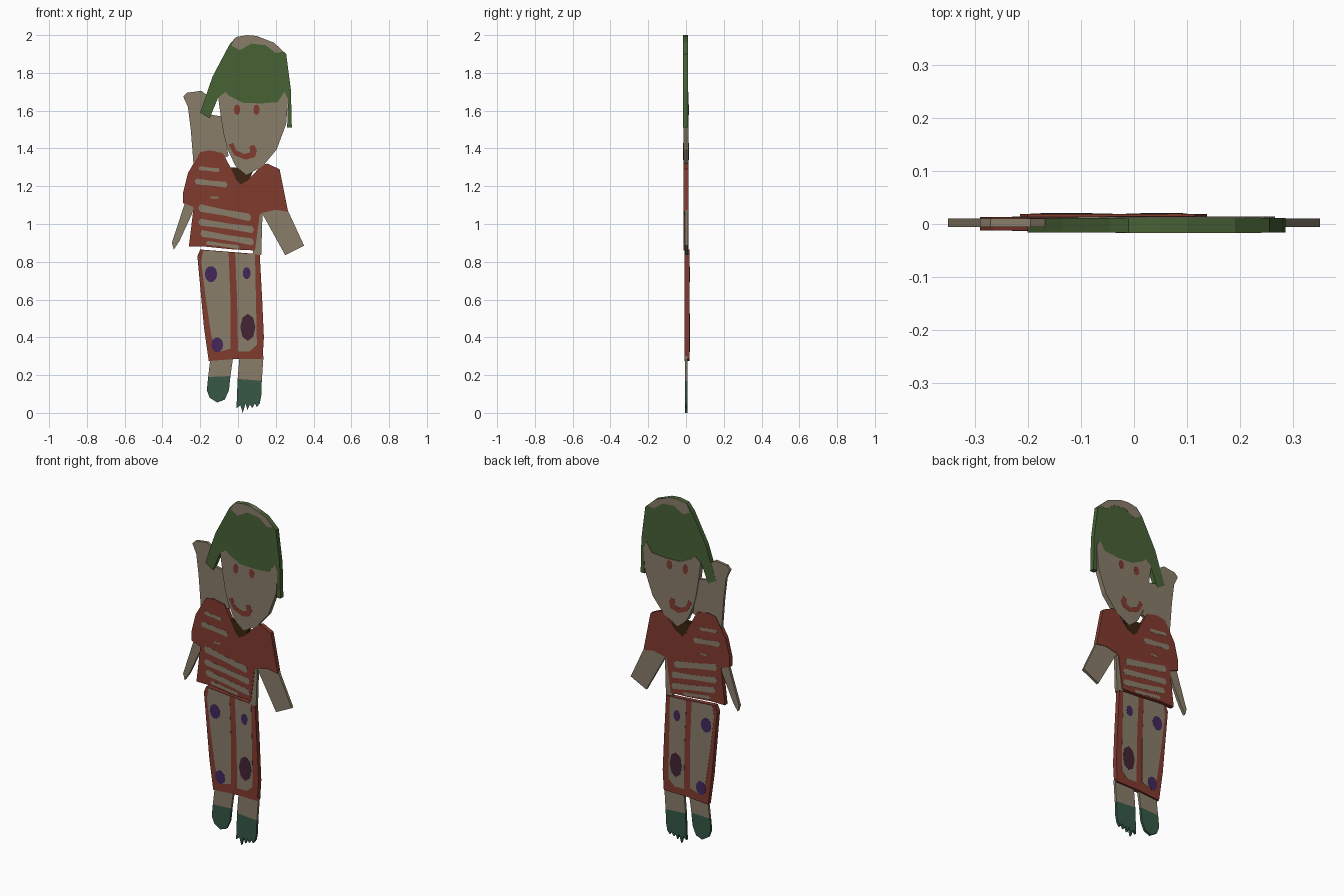
import bpy, bmesh, math


def material(name, rgb):
    m = bpy.data.materials.new(name)
    m.diffuse_color = (*rgb, 1)
    return m


TAN = material("card_tan", (0.25, 0.205, 0.142))
GREEN = material("leaf_green", (0.064, 0.122, 0.036))
RED = material("brick_red", (0.22, 0.043, 0.028))
PURPLE = material("purple", (0.054, 0.02, 0.105))
MAROON = material("maroon", (0.058, 0.018, 0.033))
TEAL = material("teal", (0.038, 0.097, 0.062))
BROWN = material("dark_brown", (0.043, 0.017, 0.005))


def cutout(name, outlines, mat, layers):
    """Extrude front outlines (hundredths of a unit, x/z) through each y layer."""
    bm = bmesh.new()
    for pts in outlines:
        for y0, y1 in layers:
            face = bm.faces.new([bm.verts.new((x / 100, y0, z / 100)) for x, z in pts])
            ext = bmesh.ops.extrude_face_region(bm, geom=[face], use_keep_orig=True)
            for v in ext["geom"]:
                if isinstance(v, bmesh.types.BMVert):
                    v.co.y = y1
    bmesh.ops.recalc_face_normals(bm, faces=bm.faces)
    me = bpy.data.meshes.new(name)
    bm.to_mesh(me)
    bm.free()
    me.materials.append(mat)
    ob = bpy.data.objects.new(name, me)
    bpy.context.collection.objects.link(ob)
    return ob


def painted(name, outlines, mat, base, t=0.0008):
    """Thin plates on the front and back of a base layer."""
    cutout(name, outlines, mat, [(base[0] - t, base[0] + t), (base[1] - t, base[1] + t)])


def spot(x, z, rx, rz, n=10):
    return [(x + rx * math.cos(2 * math.pi * i / n),
             z + rz * math.sin(2 * math.pi * i / n)) for i in range(n)]


def stripe(x0, z0, x1, z1, w):
    h = w / 2
    return [(x0 - 1, z0), (x0, z0 + h), ((x0 + x1) / 2, (z0 + z1) / 2 + h * 0.8), (x1, z1 + h),
            (x1 + 1, z1), (x1, z1 - h), ((x0 + x1) / 2, (z0 + z1) / 2 - h * 0.8), (x0, z0 - h)]


# Depth ranges of the card layers
HAIR, HEAD, SHIRT = (-0.016, 0.011), (-0.014, 0.0145), (-0.012, 0.013)
ARM, TROUSERS, LEG = (-0.006, 0.010), (-0.007, 0.019), (-0.006, 0.008)

# Head and hair share the fringe line
fringe = [(26.5, 166), (24.5, 170), (21, 164.5), (12, 163.8), (2.5, 164.2), (-5, 168),
          (-6.5, 170), (-10.5, 167)]
cutout("head", [fringe + [(-9, 156), (-7.5, 147), (-5.5, 139.5), (-1.5, 131), (4.5, 126),
                          (13, 130.5), (20.5, 139.5), (25.5, 153)]], TAN, [HEAD])
cutout("hair", [fringe + [(-15, 156), (-20, 159), (-13.5, 178), (-4.5, 195), (-1, 199),
                          (5, 200), (10, 199.5), (19, 196), (25.5, 190), (28, 171),
                          (28.5, 151), (26, 151)]], GREEN, [HAIR])
cutout("crown_patch", [[(-3.5, 194.5), (-1, 199), (5, 200), (10, 199.5), (19, 196), (24, 191.3),
                        (20, 190.5), (14.5, 194.7), (7, 195.5), (1, 192)]], TAN,
       [(HAIR[0] - 0.0008, HAIR[1] + 0.0008)])

# Face paint
painted("eyes", [spot(-0.5, 160.5, 1.7, 2.8, 8), spot(9.8, 160.5, 1.7, 2.8, 8)], RED, HEAD)
painted("mouth", [[(-5, 142), (-2.5, 143), (-1, 139), (3.5, 137), (6.5, 138), (6, 141),
                   (8.5, 142), (10, 139), (9, 135.5), (4, 134), (-2, 136.5)]], RED, HEAD)

# Arms
cutout("raised_arm", [[(-29, 167.5), (-27, 169.5), (-19.5, 170.5), (-16, 168), (-15, 158),
                       (-9, 157), (-5, 136), (-20, 130), (-23.5, 131), (-25, 150),
                       (-26.5, 162)]], TAN, [ARM])
cutout("left_forearm", [[(-27.5, 113), (-35, 90), (-34, 86.5), (-31, 91), (-24.5, 105),
                         (-22, 113)]], TAN, [ARM])
cutout("right_forearm", [[(12, 107), (25, 83.5), (35, 88.5), (26, 108), (20, 112)]], TAN, [ARM])

# Shirt, its stripes and collar
cutout("torso_edge", [[(8, 107), (13, 106.5), (12.3, 83.5), (8, 84)]], TAN, [(-0.009, 0.009)])
cutout("shirt", [[(-20, 138), (-15, 139), (-8, 137.5), (-3.5, 129), (1, 121.5), (6, 124),
                  (12.5, 131), (15.5, 132), (22, 129), (26.5, 106.5), (20, 107.5), (13, 106),
                  (11.5, 105), (9, 86), (-2, 86.5), (-17, 88), (-26, 88), (-23.5, 109),
                  (-29, 111), (-29, 117), (-26.5, 127)]], RED, [SHIRT])
painted("shirt_stripes", [stripe(-20, 129.5, -10.5, 128.5, 2.2), stripe(-22, 122.5, -6.5, 120.8, 3.2),
                          stripe(-14, 114, -11, 114, 1.2), stripe(-20, 108.5, 6, 103.5, 4),
                          stripe(-20, 101, 7.5, 97, 3.6), stripe(-19, 95, 7.5, 90.5, 3.6),
                          stripe(-16, 90, 0, 87.8, 2)], TAN, SHIRT)
cutout("collar", [[(-4, 130), (-1, 123.5), (1.5, 121), (6, 123.5), (8, 128), (4, 130)]], BROWN,
       [(-0.0128, 0.0138)])

# Trousers with pale panels and spots
cutout("trousers", [[(-21.5, 83), (-20, 86.5), (11.5, 84), (12.8, 60), (13.7, 40), (13, 28.5),
                     (-2, 28.5), (-15.5, 27.5), (-18, 45)]], RED, [TROUSERS])
painted("trouser_panels", [[(-19.5, 80), (-18.5, 86), (-5, 85), (-4, 60), (-4, 34), (-11, 32),
                            (-14, 40), (-17, 60)],
                           [(-1.5, 84.5), (9, 84), (9.5, 60), (10, 36), (6, 32.5), (0, 32.5),
                            (-0.5, 60)]], TAN, TROUSERS)
painted("purple_spots", [spot(-14.3, 73.5, 3.3, 4.3), spot(4.6, 74, 2.1, 3.2),
                         spot(-11, 36, 3.2, 4)], PURPLE, TROUSERS, 0.0014)
painted("dark_patch", [spot(5.2, 45.3, 4, 7.2, 8)], MAROON, TROUSERS, 0.0014)

# Legs and shoes
cutout("legs", [[(-14.5, 30), (-2.5, 30), (-4, 19.5), (-15.8, 19)],
                [(0.8, 30), (13.5, 30), (12.6, 17), (-0.2, 18)]], TAN, [LEG])
cutout("left_shoe", [[(-15.8, 19), (-4, 19.5), (-4.8, 12), (-7, 7), (-11, 5.5), (-15, 8),
                      (-16.5, 12)]], TEAL, [LEG])
toes = [(11.5, 5), (10, 3), (9, 5), (7.5, 2.5), (6.3, 4.5), (5, 1.5), (4, 5), (2.5, 0),
        (1.3, 4), (-0.8, 2.5)]
cutout("right_shoe", [[(-0.2, 18), (12.6, 17), (12.3, 9)] + toes], TEAL, [LEG])
